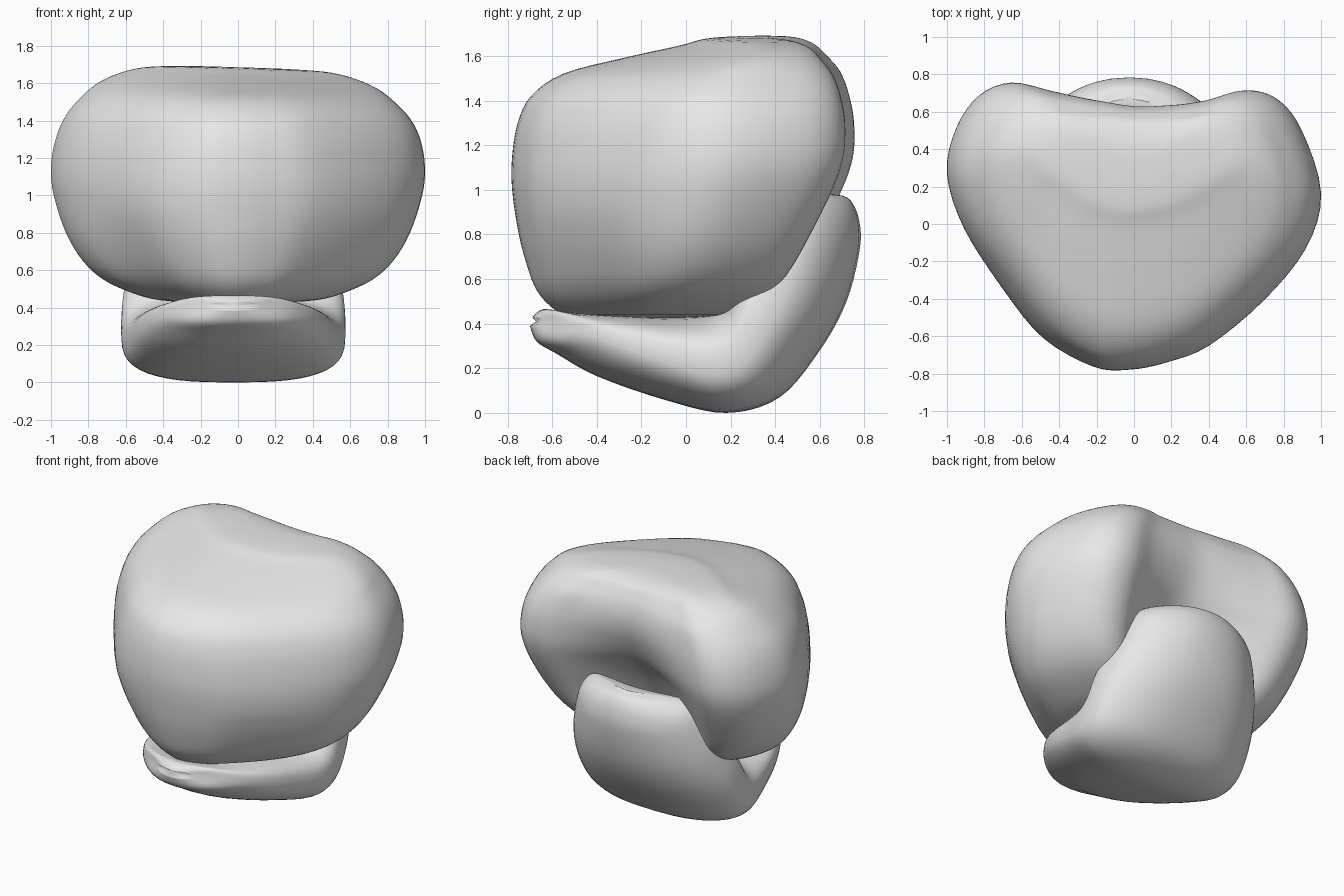
import bpy, bmesh, math
from mathutils import Vector

if "Cube" in bpy.data.objects:
    bpy.data.objects.remove(bpy.data.objects["Cube"])

grey = bpy.data.materials.new("plain grey")
grey.diffuse_color = (0.8, 0.8, 0.8, 1)
grey.use_nodes = True
grey.node_tree.nodes["Principled BSDF"].inputs["Base Color"].default_value = grey.diffuse_color


def spline(rows, steps, closed=False):
    """Catmull-Rom sampling of a list of equal-length tuples."""
    n = len(rows)
    out = []
    for i in range(n if closed else n - 1):
        if closed:
            ids = [(i + k) % n for k in (-1, 0, 1, 2)]
        else:
            ids = [min(max(i + k, 0), n - 1) for k in (-1, 0, 1, 2)]
        a, b, c, d = (Vector(rows[k]) for k in ids)
        for s in range(steps):
            t = s / steps
            out.append(tuple(0.5 * (2 * b + (c - a) * t + (2 * a - 5 * b + 4 * c - d) * t * t
                                    + (3 * b - a - 3 * c + d) * t ** 3)))
    if not closed:
        out.append(tuple(rows[-1]))
    return out


def loft(name, rings):
    """Skin closed rings, cap both ends with a fan and shade smooth."""
    bm = bmesh.new()
    vr = [[bm.verts.new(p) for p in ring] for ring in rings]
    n = len(vr[0])
    for a, b in zip(vr, vr[1:]):
        for i in range(n):
            j = (i + 1) % n
            bm.faces.new((a[i], a[j], b[j], b[i]))
    for ring in (vr[0], vr[-1]):
        mid = bm.verts.new(sum((v.co for v in ring), Vector()) / n)
        for i in range(n):
            bm.faces.new((ring[i], ring[(i + 1) % n], mid))
    bmesh.ops.recalc_face_normals(bm, faces=bm.faces)
    for f in bm.faces:
        f.smooth = True
    me = bpy.data.meshes.new(name)
    bm.to_mesh(me)
    bm.free()
    me.materials.append(grey)
    ob = bpy.data.objects.new(name, me)
    bpy.context.collection.objects.link(ob)
    return ob


# Upper body: rounded triangular plan with two lobes at the back
plan = [(0, -.77), (.2, -.73), (.42, -.64), (.7, -.4), (.92, -.12), (1, .17), (.9, .5),
        (.77, .67), (.6, .72), (.4, .67), (.2, .64), (0, .63), (-.22, .67), (-.45, .72),
        (-.66, .76), (-.83, .69), (-.95, .52), (-1, .28), (-.91, -.01), (-.7, -.34),
        (-.48, -.6), (-.2, -.755)]
plan = spline(plan, 4, closed=True)

# Height, half width, front y, back y, depth of the hollow at the back
levels = [(.425, .18, -.38, .05, 0), (.44, .42, -.54, .2, .05), (.48, .57, -.61, .32, .1),
          (.55, .72, -.67, .43, .14), (.65, .83, -.71, .52, .18), (.8, .92, -.75, .61, .2),
          (1.0, .985, -.78, .71, .17), (1.15, 1.0, -.78, .755, .09), (1.3, .975, -.755, .755, .02),
          (1.42, .92, -.695, .73, -.02), (1.52, .83, -.55, .69, -.03), (1.59, .74, -.28, .63, -.03),
          (1.645, .61, -.03, .57, -.02), (1.675, .46, .08, .49, 0), (1.685, .2, .2, .38, 0)]
rings = []
for z, w, front, back, hollow in spline(levels, 4):
    ring = []
    pinch = (.18 if z < .95 else .07) * min(1, max(0, (abs(z - .95) - .05) / .35))
    for px, py in plan:
        t = (py + .775) / 1.535
        y = front + t * (back - front)
        y -= hollow * math.exp(-(px / .4) ** 2) * max(0, min(1, (t - .5) * 2.5))
        top = max(0, (z - 1.3) / .38)
        # narrow the front ridge away from the middle height
        ridge = max(0, 1 - t / .45)
        x = px * w * (1 - pinch * ridge) - .02 * ridge ** 2 * w
        ring.append((x, y, z - .03 * top * px * w))
    rings.append(ring)
loft("upper_body", rings)

# Curled base: bottom y, z, top y, z, half width and sideways bend along an L-shaped path
path = [(-.70, .39, -.69, .43, .12, .04), (-.67, .32, -.64, .465, .3, .12),
        (-.58, .265, -.54, .45, .42, .17), (-.4, .165, -.35, .44, .5, .16),
        (-.1, .06, -.1, .43, .555, .08), (.18, 0, .08, .44, .59, 0),
        (.42, .07, .19, .48, .6, -.06), (.6, .28, .28, .6, .59, -.1),
        (.72, .5, .38, .76, .54, -.12), (.78, .74, .47, .89, .47, -.13),
        (.775, .87, .56, .96, .4, -.12), (.74, .95, .63, .98, .27, -.08),
        (.70, .975, .67, .982, .12, -.03)]
rings = []
for by, bz, ty, tz, w, bend in spline(path, 5):
    ring = []
    for i in range(48):
        a = 2 * math.pi * i / 48
        c, s = (math.copysign(abs(v) ** .72, v) for v in (math.cos(a), math.sin(a)))
        t = (s + 1) / 2
        ring.append((c * w - .025, by + t * (ty - by) + bend * c * c,
                     max(0, bz + t * (tz - bz))))
    rings.append(ring)
loft("curled_base", rings)
